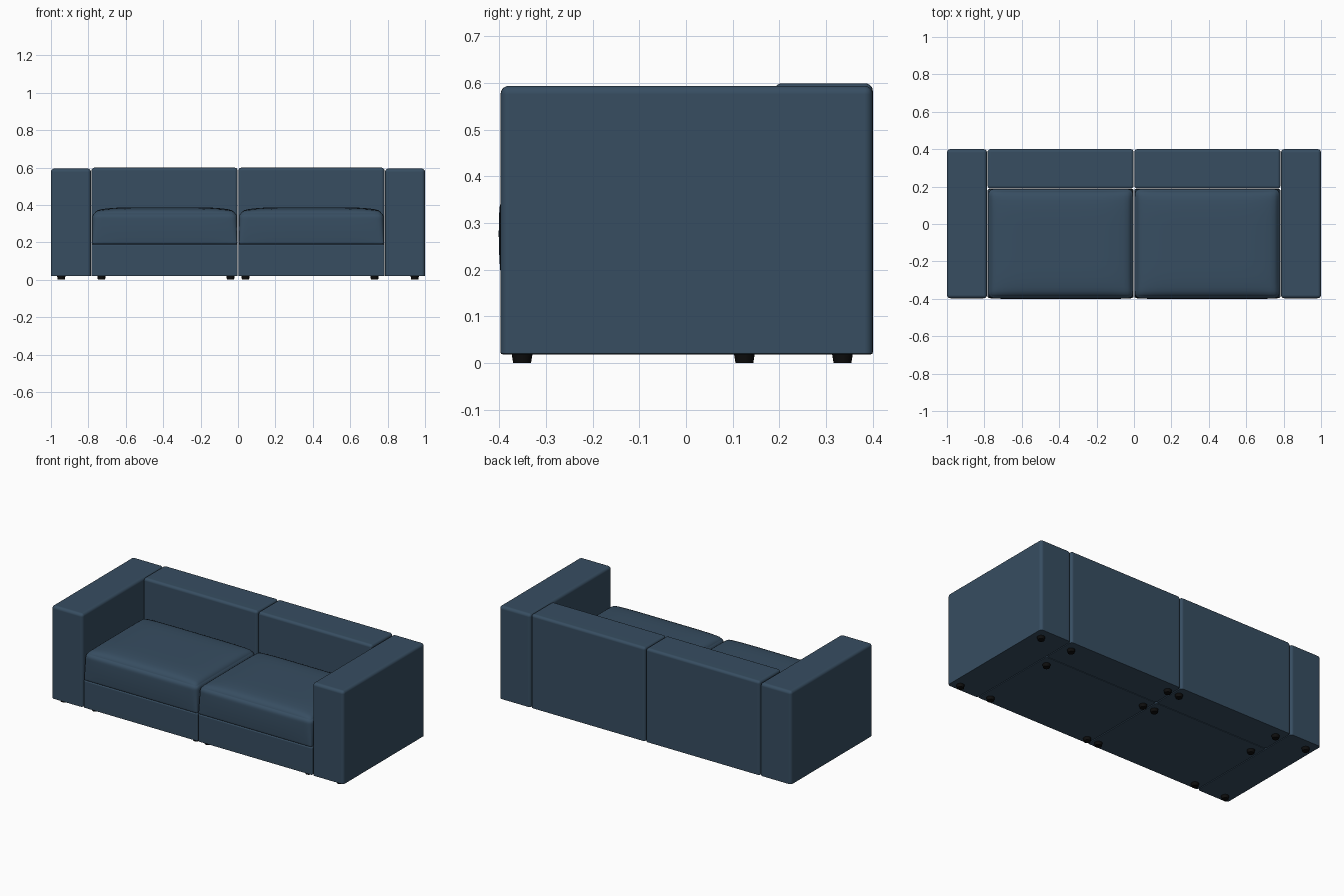
import bpy, bmesh, math
from mathutils import Vector

cube = bpy.data.objects.get("Cube")
if cube:
    bpy.data.objects.remove(cube)


def material(name, color, roughness):
    m = bpy.data.materials.new(name)
    m.use_nodes = True
    m.diffuse_color = color
    bsdf = m.node_tree.nodes["Principled BSDF"]
    bsdf.inputs["Base Color"].default_value = color
    bsdf.inputs["Roughness"].default_value = roughness
    return m


fabric = material("slate blue fabric", (0.038, 0.075, 0.12, 1), 0.9)
black = material("black plastic", (0.004, 0.004, 0.004, 1), 0.6)


def finish(bm, name, mat):
    me = bpy.data.meshes.new(name)
    bm.to_mesh(me)
    bm.free()
    me.materials.append(mat)
    ob = bpy.data.objects.new(name, me)
    bpy.context.collection.objects.link(ob)
    bpy.ops.object.select_all(action="DESELECT")
    ob.select_set(True)
    bpy.context.view_layer.objects.active = ob
    bpy.ops.object.shade_smooth_by_angle(angle=math.radians(40))
    return ob


def box(lo, hi):
    bm = bmesh.new()
    bmesh.ops.create_cube(bm, size=1)
    lo, hi = Vector(lo), Vector(hi)
    for v in bm.verts:
        v.co = (lo + hi) / 2 + v.co * (hi - lo)
    return bm


# Upholstered block: soft top and upright edges, tight bottom edges
def block(name, lo, hi, soft, tight=0.004):
    bm = box(lo, hi)

    def on_floor(e):
        return all(abs(v.co.z - lo[2]) < 1e-5 for v in e.verts)

    bmesh.ops.bevel(bm, geom=[e for e in bm.edges if not on_floor(e)], offset=soft,
                    segments=5, profile=0.5, affect="EDGES", clamp_overlap=True)
    bmesh.ops.bevel(bm, geom=[e for e in bm.edges if on_floor(e)], offset=tight,
                    segments=2, profile=0.5, affect="EDGES", clamp_overlap=True)
    ob = finish(bm, name, fabric)
    ob.modifiers.new("clean shading", "WEIGHTED_NORMAL").keep_sharp = True


# Loose cushion: rounded box with a crowned top and a slightly swollen front
def cushion(name, lo, hi, crown, swell):
    bm = bmesh.new()
    bmesh.ops.create_cube(bm, size=2)
    bmesh.ops.subdivide_edges(bm, edges=bm.edges[:], cuts=23, use_grid_fill=True)
    lo, hi = Vector(lo), Vector(hi)
    mid, half = (lo + hi) / 2, (hi - lo) / 2
    for v in bm.verts:
        u = Vector([math.sin(c * math.pi / 2) for c in v.co])
        r = 0.022 + 0.014 * u.z
        p = Vector([a * h for a, h in zip(u, half)])
        inner = Vector([max(r - h, min(h - r, a)) for a, h in zip(p, half)])
        d = p - inner
        if d.length > 0:
            p = inner + d.normalized() * r
        p.z += crown * (1 - u.x ** 6) * (1 - u.y ** 6) * max(u.z, 0)
        p.y -= swell * (1 - u.x ** 6) * (1 - u.z ** 2) * max(-u.y, 0)
        v.co = mid + p
    finish(bm, name, fabric)


def foot(name, x, y):
    bm = bmesh.new()
    bmesh.ops.create_cone(bm, cap_ends=True, segments=24, radius1=0.019,
                          radius2=0.023, depth=0.024)
    bmesh.ops.translate(bm, verts=bm.verts, vec=(x, y, 0.012))
    finish(bm, name, black)


FRONT, SPLIT, BACK, FLOOR = -0.397, 0.189, 0.4, 0.019

for side, s in (("left", 1), ("right", -1)):
    def span(a, b):
        return sorted((a * s, b * s))

    # Arm
    x0, x1 = span(0.786, 1.0)
    block(side + "_arm", (x0, FRONT, FLOOR), (x1, BACK, 0.594), 0.018)

    # Seat base, backrest and seat cushion
    x0, x1 = span(0.002, 0.783)
    block(side + "_seat_base", (x0, FRONT + 0.002, FLOOR), (x1, SPLIT - 0.002, 0.19), 0.008)
    block(side + "_backrest", (x0, SPLIT, FLOOR), (x1, BACK, 0.599), 0.016)
    x0, x1 = span(0.004, 0.779)
    cushion(side + "_seat_cushion", (x0, FRONT, 0.19), (x1, SPLIT - 0.002, 0.364), 0.023, 0.004)

    # Feet under the arm, seat and backrest
    for row, y in (("front", -0.351), ("middle", 0.125), ("back", 0.335)):
        for place, x in (("inner", 0.04), ("outer", 0.73), ("arm", 0.945)):
            if not (row == "middle" and place == "arm"):
                foot(f"{side}_{row}_{place}_foot", x * s, y)
